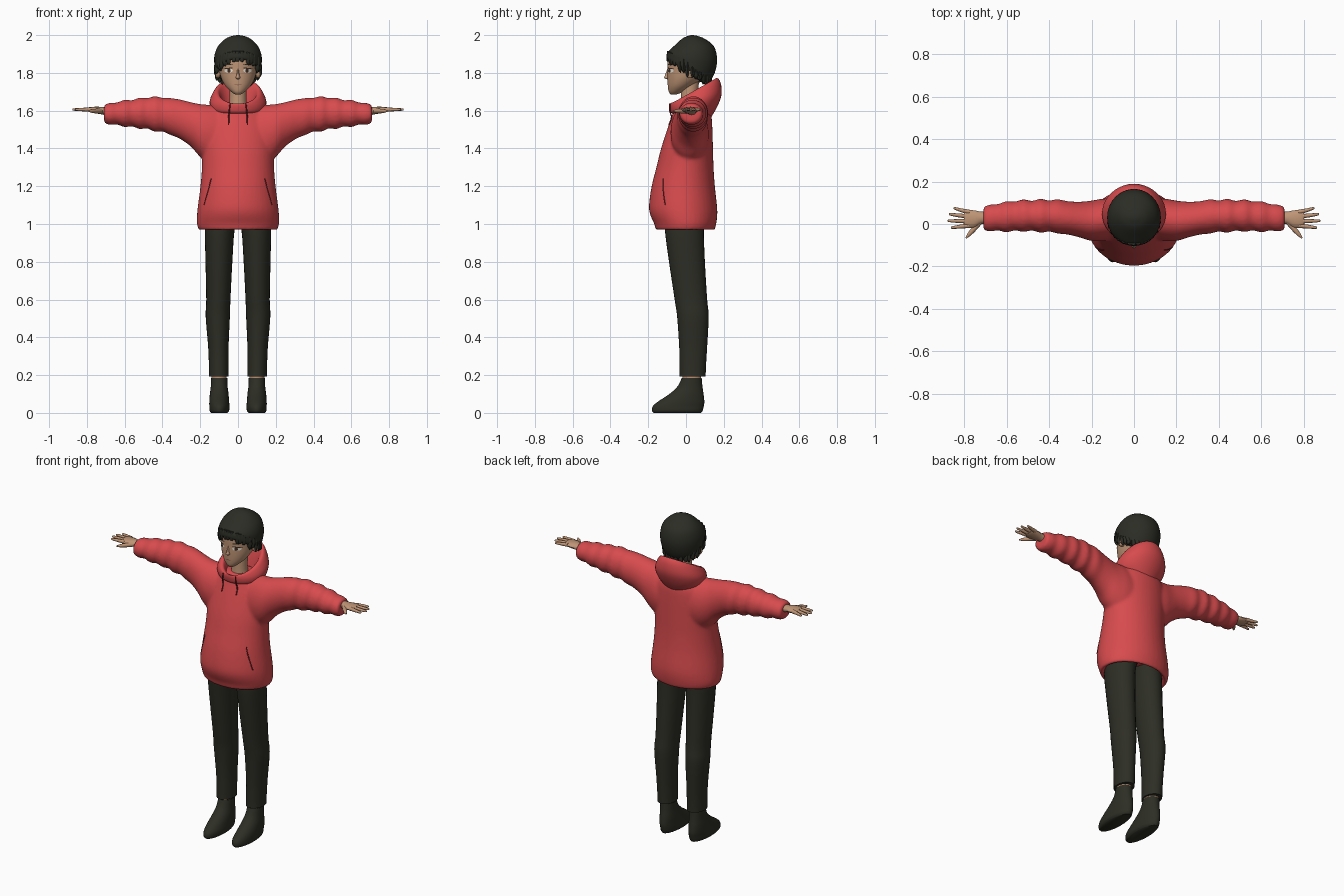
import bpy, bmesh, math, random
from mathutils import Vector
from mathutils.bvhtree import BVHTree

random.seed(4)
if "Cube" in bpy.data.objects:
    bpy.data.objects.remove(bpy.data.objects["Cube"])
parts = []


def material(name, r, g, b):
    m = bpy.data.materials.new(name)
    m.use_nodes = True
    m.diffuse_color = (r, g, b, 1)
    node = m.node_tree.nodes["Principled BSDF"]
    node.inputs["Base Color"].default_value = (r, g, b, 1)
    node.inputs["Roughness"].default_value = 0.8
    return m


RED = material("red cloth", 0.68, 0.07, 0.075)
DARK_RED = material("dark red trim", 0.2, 0.015, 0.02)
BLACK = material("dark trousers", 0.026, 0.027, 0.018)
HAIR = material("dark hair", 0.024, 0.026, 0.018)
SKIN = material("skin", 0.52, 0.3, 0.18)
WHITE = material("eye white", 0.85, 0.8, 0.7)
BROWN = material("eye brown", 0.05, 0.025, 0.015)
LIP = material("lip", 0.25, 0.1, 0.07)


# A ring is a centre and two half-axes
def zring(z, x0, x1, y0, y1, tilt=0):
    return (Vector(((x0 + x1) / 2, (y0 + y1) / 2, z)),
            Vector(((x1 - x0) / 2, 0, 0)), Vector((0, (y1 - y0) / 2, tilt)))


def zsym(z, rx, y0, y1, tilt=0):
    return zring(z, -rx, rx, y0, y1, tilt)


def xring(x, y0, y1, z0, z1):
    return (Vector((x, (y0 + y1) / 2, (z0 + z1) / 2)),
            Vector((0, (y1 - y0) / 2, 0)), Vector((0, 0, (z1 - z0) / 2)))


def spline(rings, steps):
    """Catmull-Rom interpolation between rings."""
    out = []
    for i in range(len(rings) - 1):
        quad = [rings[max(i - 1, 0)], rings[i], rings[i + 1], rings[min(i + 2, len(rings) - 1)]]
        for s in range(steps):
            t = s / steps
            out.append([b + (c - a) * t / 2 + (2 * a - 5 * b + 4 * c - d) * t * t / 2
                        + (3 * b - a - 3 * c + d) * t ** 3 / 2 for a, b, c, d in zip(*quad)])
    return out + [rings[-1]]


def finish(name, bm, mat, mirror=False):
    bmesh.ops.recalc_face_normals(bm, faces=bm.faces)
    me = bpy.data.meshes.new(name)
    bm.to_mesh(me)
    bm.free()
    me.materials.append(mat)
    ob = bpy.data.objects.new(name, me)
    bpy.context.collection.objects.link(ob)
    if mirror:
        ob.modifiers.new("mirror", "MIRROR").use_mirror_merge = False
    parts.append(ob)
    return ob


def loft(name, tubes, mat, mirror=False, sides=28, steps=4):
    bm = bmesh.new()
    for tube in tubes:
        loops = []
        for c, u, v in spline(tube, steps):
            angles = [2 * math.pi * k / sides for k in range(sides)]
            loops.append([bm.verts.new(c + u * math.cos(a) + v * math.sin(a)) for a in angles])
        for lo, hi in zip(loops, loops[1:]):
            for k in range(sides):
                j = (k + 1) % sides
                bm.faces.new((lo[k], lo[j], hi[j], hi[k]))
        bm.faces.new(loops[0])
        bm.faces.new(loops[-1])
    return finish(name, bm, mat, mirror)


# Sweatshirt: torso and one long tube for both sleeves, fused together
torso = [zsym(1.03, .15, -.13, .12), zsym(.98, .185, -.14, .135), zsym(.967, .205, -.158, .15),
         zsym(1.0, .217, -.168, .16), zsym(1.05, .217, -.19, .166), zsym(1.1, .212, -.196, .164),
         zsym(1.2, .199, -.182, .153), zsym(1.3, .191, -.157, .146), zsym(1.4, .19, -.132, .143),
         zsym(1.5, .185, -.1, .14), zsym(1.57, .165, -.075, .135), zsym(1.61, .13, -.06, .12),
         zsym(1.63, .08, -.03, .09)]
arm = [(.06, -.07, .12, 1.31, 1.62), (.14, -.08, .12, 1.32, 1.63), (.2, -.08, .11, 1.355, 1.635),
       (.25, -.065, .105, 1.41, 1.645), (.31, -.05, .107, 1.452, 1.66), (.36, -.045, .117, 1.472, 1.667),
       (.4, -.035, .11, 1.49, 1.668), (.44, -.042, .119, 1.488, 1.677), (.48, -.03, .108, 1.506, 1.666),
       (.52, -.038, .117, 1.502, 1.67), (.56, -.03, .105, 1.517, 1.655), (.6, -.04, .108, 1.512, 1.658),
       (.64, -.03, .094, 1.527, 1.643), (.675, -.036, .092, 1.524, 1.642), (.709, -.029, .082, 1.534, 1.632)]
sleeves = [xring(-a[0], *a[1:]) for a in reversed(arm)] + [xring(*a) for a in arm]
sweatshirt = loft("sweatshirt", [torso, sleeves], RED, sides=40)
fuse = sweatshirt.modifiers.new("fuse", "REMESH")
fuse.mode = "VOXEL"
fuse.voxel_size = 0.009
fuse.use_smooth_shade = True
soften = sweatshirt.modifiers.new("soften", "SMOOTH")
soften.factor = 0.5
soften.iterations = 7

# Hood lying open behind the neck
loft("hood", [[zsym(1.57, .11, -.055, .13, -.01), zsym(1.605, .142, -.08, .165, .015),
               zsym(1.65, .15, -.088, .188, .035), zsym(1.69, .133, -.088, .184, .055),
               zsym(1.705, .116, -.08, .166, .068), zsym(1.695, .1, -.07, .15, .062),
               zsym(1.65, .085, -.056, .12, .035), zsym(1.6, .075, -.045, .1, .01)]], RED, sides=40)

# Trousers, ankles and shoes
loft("trouser_legs", [[zring(1.05, -.005, .165, -.11, .1), zring(.97, .018, .175, -.112, .094),
                       zring(.8, .03, .172, -.09, .1), zring(.6, .04, .168, -.06, .112),
                       zring(.51, .043, .171, -.047, .12), zring(.35, .05, .158, -.036, .112),
                       zring(.25, .05, .154, -.034, .106), zring(.193, .05, .153, -.034, .104)]],
     BLACK, True)
loft("ankles", [[zring(.16, .06, .14, -.016, .078), zring(.23, .06, .142, -.022, .084)]], SKIN, True)
loft("shoes", [[zring(0, .056, .142, -.172, .08), zring(.012, .047, .151, -.18, .088),
                zring(.035, .045, .152, -.176, .094), zring(.06, .047, .152, -.148, .097),
                zring(.1, .05, .149, -.088, .093), zring(.14, .055, .144, -.045, .087),
                zring(.186, .057, .143, -.022, .083)]], BLACK, True)

# Hands: palm, four fingers and a thumb
hand = [[xring(.68, -.0, .058, 1.572, 1.618), xring(.72, .0, .058, 1.58, 1.62),
         xring(.75, -.018, .064, 1.585, 1.621), xring(.785, -.018, .066, 1.592, 1.619),
         xring(.8, -.01, .06, 1.598, 1.615)]]
for y0, y1, tip in [(.056, .074, .85), (.035, .046, .872), (.013, .015, .877), (-.008, -.017, .862)]:
    hand.append([xring(x, y - r, y + r, 1.606 - r, 1.606 + r) for x, y, r in
                 [(.775, y0, .011), ((.78 + tip) / 2, (y0 + y1) / 2, .009), (tip - .006, y1, .006), (tip, y1, .002)]])
for_thumb = [(.725, .01, .013), (.755, -.025, .012), (.777, -.05, .009), (.792, -.067, .003)]
hand.append([(Vector((x, y, 1.598)), Vector((r * .7, r * .7, 0)), Vector((0, 0, r))) for x, y, r in for_thumb])
loft("hands", hand, SKIN, True, sides=12, steps=3)

# Head
loft("neck", [[zsym(1.58, .055, -.035, .07), zsym(1.65, .045, -.028, .062), zsym(1.77, .045, -.025, .07)]], SKIN)
face = loft("face", [[zsym(1.686, .015, -.08, -.05), zsym(1.7, .036, -.091, -.015),
                      zsym(1.73, .066, -.096, .035), zsym(1.77, .088, -.098, .085),
                      zsym(1.82, .101, -.098, .125), zsym(1.88, .106, -.096, .14),
                      zsym(1.94, .085, -.065, .12), zsym(1.97, .04, -.02, .07)]], SKIN, sides=40)
loft("nose", [[zsym(1.766, .004, -.1, -.09), zsym(1.774, .012, -.115, -.08),
               zsym(1.79, .008, -.11, -.08), zsym(1.825, .004, -.098, -.085)]], SKIN, sides=12)
loft("ears", [[xring(.095, -.0, .035, 1.775, 1.825), xring(.113, -.002, .04, 1.772, 1.832),
               xring(.119, .004, .036, 1.78, 1.826)]], SKIN, True, sides=14)

# Hair cap with pointed locks all round its lower edge
loft("hair_cap", [[zsym(1.82, .085, -.075, .07, -.06), zsym(1.805, .108, -.092, .1, -.066),
                   zsym(1.815, .12, -.101, .125, -.062), zsym(1.845, .125, -.103, .152, -.045),
                   zsym(1.89, .125, -.096, .165, -.02), zsym(1.94, .107, -.066, .148),
                   zsym(1.98, .067, -.022, .1), zsym(1.996, .03, .012, .06), zsym(2, .003, .03, .036)]],
     HAIR, sides=40)
locks = []
count = 30
for i in range(count):
    a = 2 * math.pi * (i + random.uniform(-.25, .25)) / count
    front, side = math.cos(a), math.sin(a)
    edge = 1.805 + .062 * front
    drop = random.uniform(.012, .03) + .025 * max(0, abs(side) - .6) * (front > -.2)
    lean = random.uniform(-.012, .012)
    lock = []
    for down, size, grow in [(-.05, .011, 1), (0, .014, 1), (drop * .6, .009, .97), (drop, .001, .94)]:
        x, y = .114 * side * grow + lean * max(down, 0) / drop, .018 - .11 * front * grow
        lock.append(zring(edge - down, x - size, x + size, y - size * .8, y + size * .8))
    locks.append(lock)
loft("hair_locks", locks, HAIR, sides=8, steps=2)

# Surface details are laid onto the finished forms
bpy.context.view_layer.update()
graph = bpy.context.evaluated_depsgraph_get()


def surface(ob):
    return BVHTree.FromObject(ob, graph)


def on(tree, x, z, lift):
    hit = tree.ray_cast(Vector((x, -1, z)), Vector((0, 1, 0)))[0]
    return Vector((x, (hit.y if hit else 0) - lift, z))


def decal(name, tree, x, z, w, h, mat, lift, mirror=True, slope=0):
    bm = bmesh.new()
    n = 16
    mid = bm.verts.new(on(tree, x, z, lift))
    loops = []
    for f in (.5, 1):
        pts = [(w * f * math.cos(k * math.tau / n), h * f * math.sin(k * math.tau / n)) for k in range(n)]
        loops.append([bm.verts.new(on(tree, x + p, z + q + slope * p, lift)) for p, q in pts])
    for k in range(n):
        j = (k + 1) % n
        bm.faces.new((mid, loops[0][k], loops[0][j]))
        bm.faces.new((loops[0][k], loops[1][k], loops[1][j], loops[0][j]))
    finish(name, bm, mat, mirror)


def cord(name, points, r, mat):
    loft(name, [[(p, Vector((r, 0, 0)), Vector((0, r, 0))) for p in points]], mat, True, sides=8, steps=5)


head = surface(face)
decal("eye_whites", head, .05, 1.812, .023, .011, WHITE, .002)
decal("irises", head, .048, 1.812, .009, .0105, BROWN, .0035)
decal("upper_lashes", head, .051, 1.824, .026, .003, BROWN, .004, slope=-.08)
decal("eyebrows", head, .05, 1.845, .024, .003, HAIR, .003, slope=.12)
decal("mouth", head, 0, 1.737, .018, .0025, LIP, .002, False)

# Drawstrings and pocket openings
body = surface(sweatshirt)
cord("drawstrings", [Vector((.042, -.086, 1.638)), Vector((.046, -.086, 1.6)),
                     on(body, .049, 1.565, .005), on(body, .05, 1.525, .004)], .0035, DARK_RED)
cord("pocket_openings", [on(body, x, z, 0) for x, z in
                         [(.142, 1.24), (.152, 1.2), (.166, 1.15), (.18, 1.1)]], .003, DARK_RED)

# Smooth shading with crisp edges
bpy.ops.object.select_all(action="DESELECT")
for ob in parts:
    ob.select_set(True)
bpy.context.view_layer.objects.active = parts[0]
bpy.ops.object.shade_smooth_by_angle(angle=math.radians(50))
